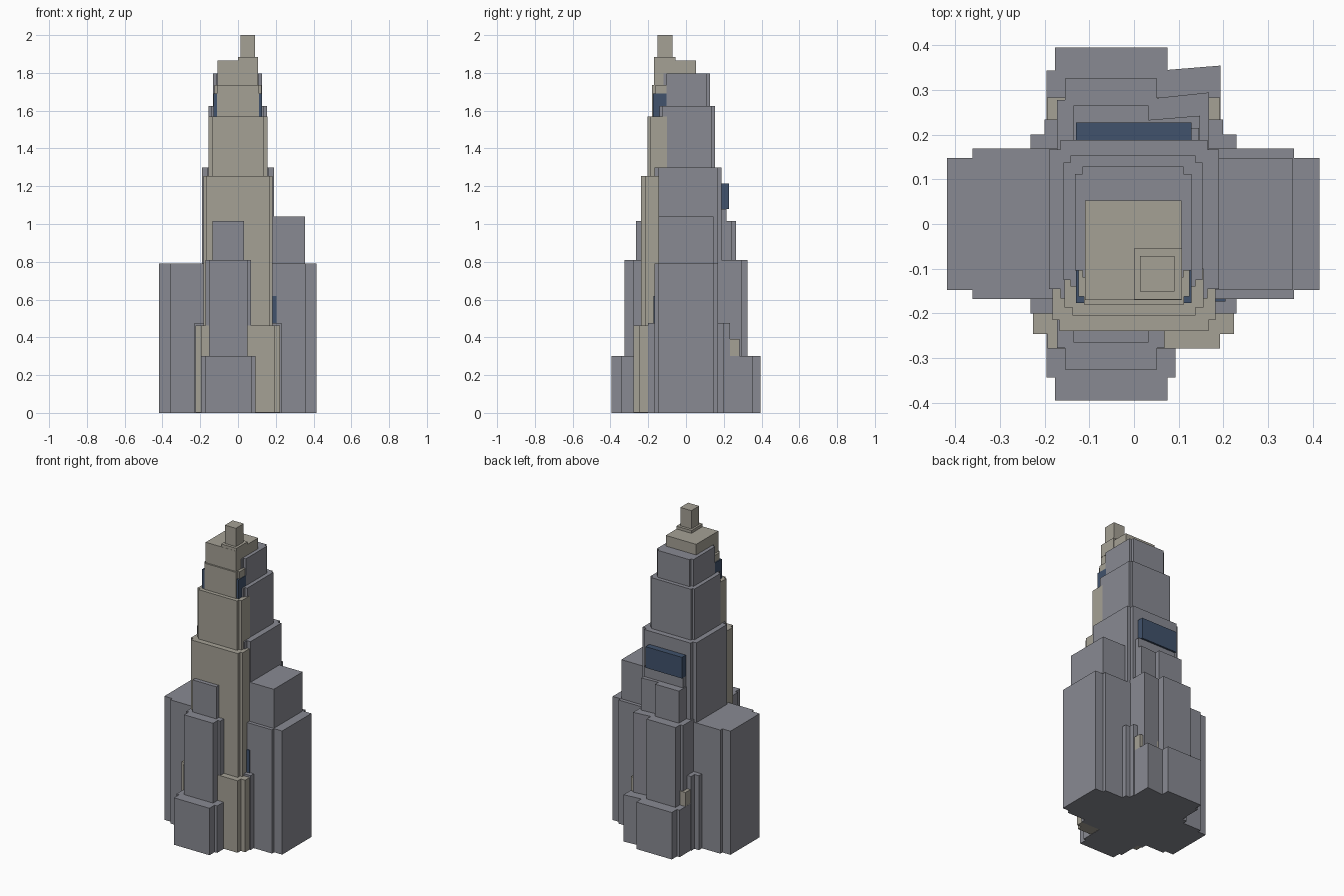
import bpy, bmesh

if "Cube" in bpy.data.objects:
    bpy.data.objects.remove(bpy.data.objects["Cube"])


def material(name, rgb):
    m = bpy.data.materials.new(name)
    m.diffuse_color = (*rgb, 1)
    m.use_nodes = True
    m.node_tree.nodes["Principled BSDF"].inputs["Base Color"].default_value = m.diffuse_color
    return m


GREY = material("slate grey", (0.25, 0.255, 0.29))
CREAM = material("warm stone", (0.375, 0.355, 0.30))
BLUE = material("dark blue", (0.052, 0.085, 0.15))


def prism(name, footprint, z0, z1, mat):
    """Extrude a counter-clockwise footprint from z0 to z1."""
    bm = bmesh.new()
    low = bm.faces.new([bm.verts.new((x, y, z0)) for x, y in footprint])
    top = bmesh.ops.extrude_face_region(bm, geom=[low])["geom"]
    verts = [g for g in top if isinstance(g, bmesh.types.BMVert)]
    bmesh.ops.translate(bm, verts=verts, vec=(0, 0, z1 - z0))
    bmesh.ops.recalc_face_normals(bm, faces=bm.faces)
    me = bpy.data.meshes.new(name)
    bm.to_mesh(me)
    bm.free()
    me.materials.append(mat)
    ob = bpy.data.objects.new(name, me)
    bpy.context.collection.objects.link(ob)
    return ob


def box(name, x0, x1, y0, y1, z0, z1, mat):
    return prism(name, [(x0, y0), (x1, y0), (x1, y1), (x0, y1)], z0, z1, mat)


def notched(name, x0, x1, y0, y1, dx, dy, z0, z1, mat):
    """Block whose four vertical corners are cut back by dx, dy."""
    a, b, c, d = x0 + dx, x1 - dx, y0 + dy, y1 - dy
    prism(name, [(a, y0), (b, y0), (b, c), (x1, c), (x1, d), (b, d),
                 (b, y1), (a, y1), (a, d), (x0, d), (x0, c), (a, c)], z0, z1, mat)


# Grey main tower with setbacks
notched("tower_lower", -0.19, 0.19, -0.167, 0.188, 0.026, 0.022, 0, 1.30, GREY)
notched("tower_middle", -0.157, 0.153, -0.14, 0.153, 0.015, 0.015, 1.25, 1.625, GREY)
notched("tower_upper", -0.132, 0.128, -0.12, 0.128, 0.017, 0.016, 1.58, 1.797, GREY)

# Side wings
notched("side_wings", -0.418, 0.415, -0.168, 0.169, 0.057, 0.021, 0, 0.79, GREY)
box("right_wing_upper", 0.15, 0.355, -0.146, 0.146, 0.7, 1.04, GREY)

# Grey podium
box("podium", -0.231, 0.229, -0.2, 0.2, 0, 0.475, GREY)
box("podium_rear", -0.2, 0.199, 0.1, 0.234, 0, 0.475, GREY)
box("rear_stone_base", -0.194, 0.192, 0.1, 0.283, 0.002, 0.39, CREAM)

# Stone front: stepped slabs
box("stone_base_wide", -0.226, 0.223, -0.246, -0.15, 0.002, 0.462, CREAM)
box("stone_base_front", -0.193, 0.192, -0.278, -0.15, 0.002, 0.462, CREAM)
for tag, w, ya, yb, dx, z0, z1 in (("lower", 0.182, -0.215, -0.239, 0.016, 0.4, 1.253),
                                   ("middle", 0.155, -0.187, -0.204, 0.018, 1.2, 1.568),
                                   ("upper", 0.124, -0.162, -0.18, 0.012, 1.5, 1.735)):
    box(f"stone_{tag}_wide", -w, w, ya, -0.1, z0, z1, CREAM)
    box(f"stone_{tag}_front", -w + dx, w - dx, yb, -0.1, z0, z1, CREAM)

# Crown and spire
box("crown", -0.109, 0.106, -0.17, 0.053, 1.7, 1.865, CREAM)
box("crown_step", 0.0, 0.107, -0.169, -0.055, 1.8, 1.883, CREAM)
box("spire", 0.013, 0.091, -0.151, -0.072, 1.85, 2.0, CREAM)

# Front and back stepped bays, offset to the left
for tag, s in (("front", -1), ("back", 1)):
    for part, x0, x1, y, z in (("base_wide", -0.195, 0.093, 0.343, 0.30),
                               ("base", -0.176, 0.075, 0.395, 0.30),
                               ("shaft_wide", -0.172, 0.068, 0.277, 0.81),
                               ("shaft", -0.154, 0.051, 0.325, 0.81),
                               ("shaft_top", -0.135, 0.032, 0.265, 1.015)):
        y0, y1 = sorted((s * 0.15, s * y))
        box(f"{tag}_bay_{part}", x0, x1, y0, y1, 0, z, GREY)

# Slanted rear bays on the right
for part, xa, xb, ya, yb, z in (("low", 0.07, 0.193, 0.344, 0.354, 0.30),
                                ("middle", 0.045, 0.168, 0.281, 0.294, 0.81),
                                ("high", 0.025, 0.147, 0.232, 0.242, 1.015)):
    prism(f"rear_slanted_bay_{part}", [(xa, 0.15), (xb, 0.15), (xb, yb), (xa, ya)], 0, z, GREY)
box("rear_sill", -0.13, 0.145, 0.15, 0.215, 0.9, 1.08, GREY)

# Blue accents
box("rear_blue_panel", -0.13, 0.128, 0.15, 0.227, 1.08, 1.215, BLUE)
box("front_blue_panel", -0.13, 0.128, -0.176, -0.1, 1.56, 1.69, BLUE)
box("side_blue_panel", 0.1, 0.204, -0.173, -0.1, 0.4, 0.62, BLUE)
